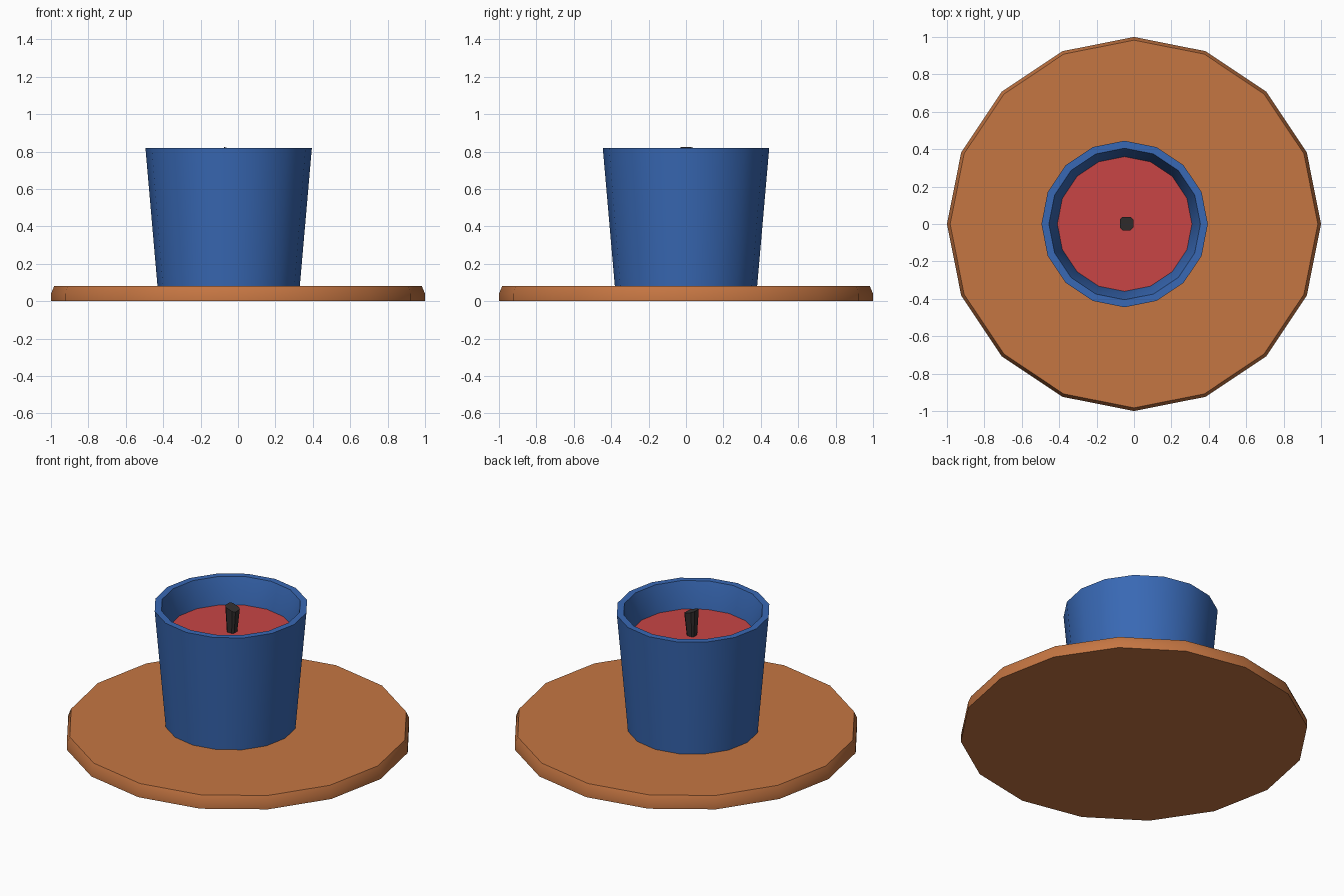
import bpy
from math import cos, sin, tau, radians

if "Cube" in bpy.data.objects:
    bpy.data.objects.remove(bpy.data.objects["Cube"])


def add_mesh(name, rings, color, smooth=True, close_rings=False):
    """Skin stacked rings of points; cap both ends unless the rings form a loop."""
    n = len(rings[0])
    verts = [p for r in rings for p in r]
    faces = []
    count = len(rings)
    for k in range(count if close_rings else count - 1):
        a, b = k * n, ((k + 1) % count) * n
        for i in range(n):
            j = (i + 1) % n
            faces.append((a + i, a + j, b + j, b + i))
    if not close_rings:
        faces.append(tuple(reversed(range(n))))
        faces.append(tuple((count - 1) * n + i for i in range(n)))
    me = bpy.data.meshes.new(name)
    me.from_pydata(verts, [], faces)
    ob = bpy.data.objects.new(name, me)
    bpy.context.collection.objects.link(ob)
    mat = bpy.data.materials.new(name + "_color")
    mat.diffuse_color = (*color, 1)
    mat.use_nodes = True
    mat.node_tree.nodes["Principled BSDF"].inputs["Base Color"].default_value = mat.diffuse_color
    me.materials.append(mat)
    if smooth:
        bpy.ops.object.select_all(action='DESELECT')
        ob.select_set(True)
        bpy.context.view_layer.objects.active = ob
        bpy.ops.object.shade_smooth_by_angle(angle=radians(30))
    return ob


def lathe(profile, cx=0.0, n=16):
    return [[(cx + r * cos(tau * i / n), r * sin(tau * i / n), z)
             for i in range(n)] for r, z in profile]


CUP_X = -0.05

# Round plate with a bevelled upper edge
add_mesh("plate", lathe([(1, 0), (1, 0.04), (0.983, 0.08)]), (0.56, 0.18, 0.055))

# Tapered cup wall
add_mesh("cup", lathe([(0.38, 0.075), (0.445, 0.82), (0.405, 0.82), (0.36, 0.66),
                       (0.34, 0.12), (0.0001, 0.12)], CUP_X), (0.04, 0.14, 0.46))

# Wax filling
add_mesh("wax", lathe([(0.34, 0.125), (0.361, 0.66)], CUP_X), (0.58, 0.06, 0.06))

# Wick: chamfered square, flaring upward, with a slanted top
outline = [(1, -.6), (1, .6), (.6, 1), (-.6, 1), (-1, .6), (-1, -.6), (-.6, -1), (.6, -1)]
base = [(-0.042 + 0.025 * x, 0.025 * y, 0.65) for x, y in outline]
top = [(-0.04 + 0.036 * x, 0.002 + 0.036 * y, 0.812 - 0.013 * x) for x, y in outline]
add_mesh("wick", [base, top], (0.035, 0.03, 0.03), smooth=False)
